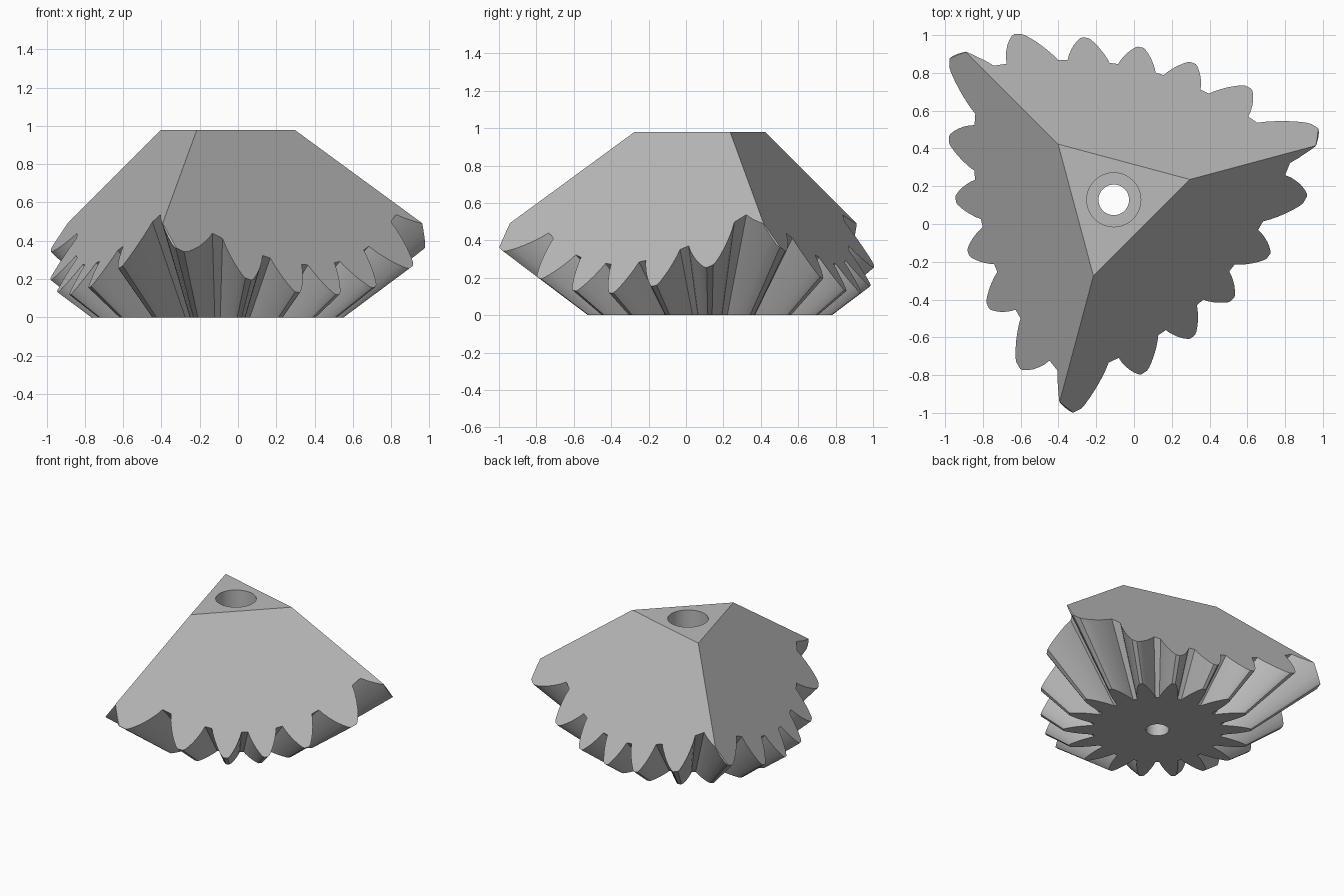
import bpy, bmesh, math
from math import cos, sin, radians

if "Cube" in bpy.data.objects:
    bpy.data.objects.remove(bpy.data.objects["Cube"], do_unlink=True)

CX, CY = -0.107, 0.128      # gear axis
TEETH = 18
TOP = 0.98
APEX = 0.491                # depth of the pitch cone apex below the base

grey = bpy.data.materials.new("plain_grey")
grey.use_nodes = True
grey.diffuse_color = (0.5, 0.5, 0.5, 1)
grey.node_tree.nodes["Principled BSDF"].inputs["Base Color"].default_value = (0.5, 0.5, 0.5, 1)


def loft(name, lower, upper, z0, z1):
    """Solid between two matching outlines of (radius, angle) points."""
    bm = bmesh.new()
    rings = [[bm.verts.new((CX + r * cos(a), CY + r * sin(a), z)) for r, a in ring]
             for ring, z in ((lower, z0), (upper, z1))]
    n = len(lower)
    bm.faces.new(rings[0][::-1])
    bm.faces.new(rings[1])
    for i in range(n):
        j = (i + 1) % n
        bm.faces.new((rings[0][i], rings[0][j], rings[1][j], rings[1][i]))
    mesh = bpy.data.meshes.new(name)
    bm.to_mesh(mesh)
    bm.free()
    mesh.materials.append(grey)
    obj = bpy.data.objects.new(name, mesh)
    bpy.context.collection.objects.link(obj)
    return obj


def ring(radius, count, start=0.0):
    return [(radius, radians(start + 360 * i / count)) for i in range(count)]


def carve(obj, cutter, operation):
    mod = obj.modifiers.new(operation, "BOOLEAN")
    mod.operation = operation
    mod.solver = "EXACT"
    mod.object = cutter
    bpy.context.view_layer.objects.active = obj
    bpy.ops.object.modifier_apply(modifier=mod.name)
    bpy.data.objects.remove(cutter, do_unlink=True)


# Tooth outline at the base: radius and half angle in degrees
half_tooth = [(0.455, 8.2), (0.49, 7.2), (0.53, 5.9), (0.57, 4.6),
              (0.61, 3.2), (0.645, 1.9), (0.66, 1.0)]
outline = []
for t in range(TEETH):
    mid = 360 * t / TEETH
    outline += [(r, radians(mid - a)) for r, a in half_tooth]
    outline += [(r, radians(mid + a)) for r, a in reversed(half_tooth)]

# Bevel gear flaring upward from the base
z_high = 1.1
flare = (z_high + APEX) / APEX
gear = loft("bevel_gear_corner", outline, [(r * flare, a) for r, a in outline], 0, z_high)

# Three sloping faces of a cube corner with a flat top
z_low = -0.1
corner = loft("corner_cutter", ring(0.417 + math.sqrt(2) * (TOP - z_low), 3, 15),
              ring(0.417, 3, 15), z_low, TOP)
carve(gear, corner, "INTERSECT")

# Outer limit that trims the long teeth at the three corners
limit = loft("rim_cutter", ring(1.29, 90, 1), ring(0.92, 90, 1), z_low, 1.1)
carve(gear, limit, "INTERSECT")

# Screw hole with a wider bore from the top
carve(gear, loft("hole_cutter", ring(0.081, 48), ring(0.081, 48), -0.2, 1.2), "DIFFERENCE")
carve(gear, loft("bore_cutter", ring(0.143, 48), ring(0.143, 48), 0.4, 1.2), "DIFFERENCE")

# Smooth flanks and bores, crisp edges elsewhere
bpy.ops.object.select_all(action="DESELECT")
gear.select_set(True)
bpy.context.view_layer.objects.active = gear
bpy.ops.object.shade_smooth_by_angle(angle=radians(20))
